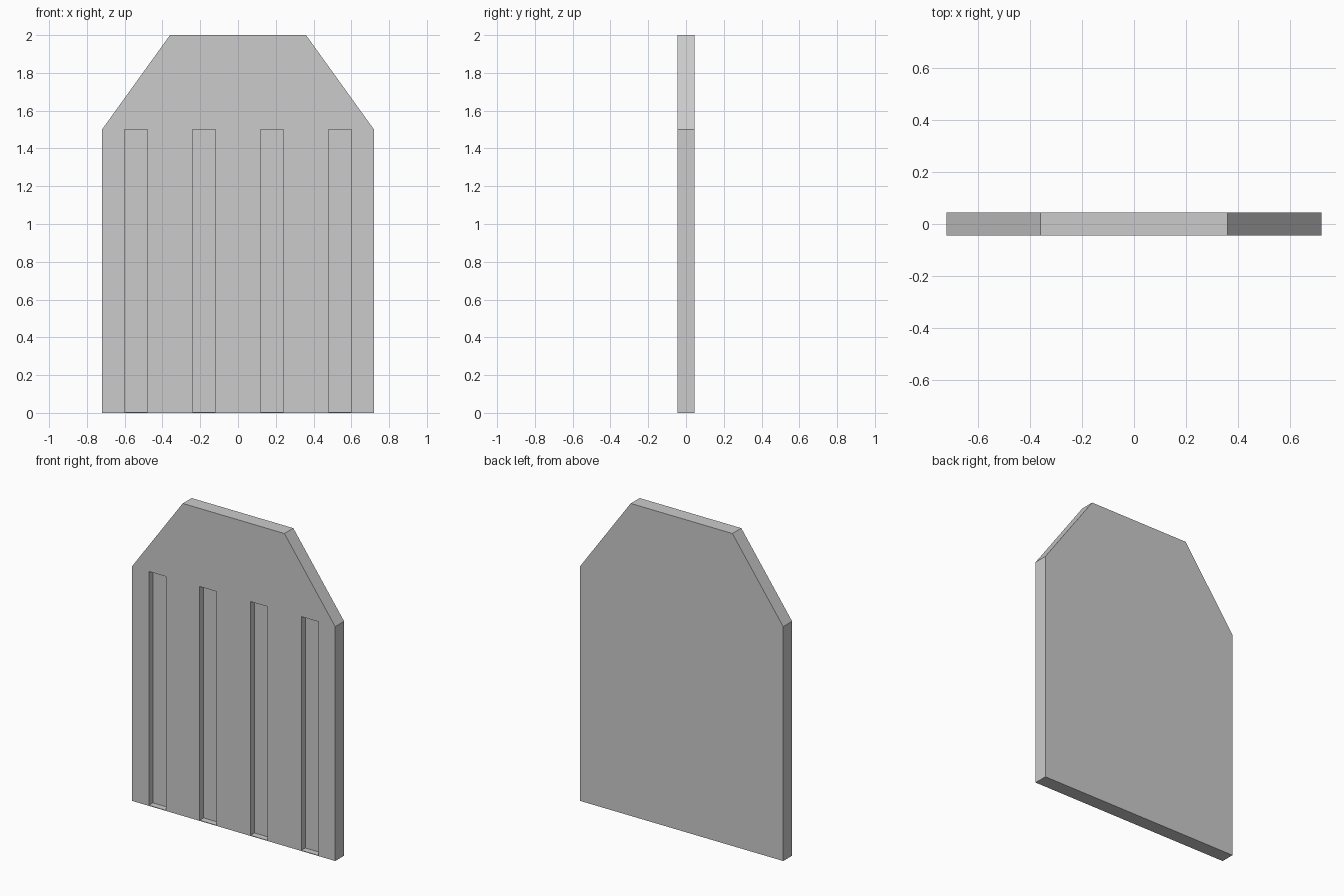
import bpy
import bmesh

if "Cube" in bpy.data.objects:
    bpy.data.objects.remove(bpy.data.objects["Cube"])

U = 0.12            # plank module: every x position is a multiple of it
HALF_T = 0.045      # half of the board thickness
DEPTH = 0.04        # groove depth
SHOULDER = 1.5      # height of the shoulders and groove tops
LIP = 0.004         # thin sill closing the grooves at the bottom


def make_object(name, bm):
    bmesh.ops.recalc_face_normals(bm, faces=bm.faces)
    mesh = bpy.data.meshes.new(name)
    bm.to_mesh(mesh)
    bm.free()
    obj = bpy.data.objects.new(name, mesh)
    bpy.context.collection.objects.link(obj)
    return obj


def add_prism(bm, outline, y0, y1):
    """Extrude an x/z outline from y0 to y1."""
    face = bm.faces.new([bm.verts.new((x, y0, z)) for x, z in outline])
    out = bmesh.ops.extrude_face_region(bm, geom=[face])
    verts = [v for v in out["geom"] if isinstance(v, bmesh.types.BMVert)]
    bmesh.ops.translate(bm, verts=verts, vec=(0, y1 - y0, 0))


# Board with chamfered top corners
half = [(6 * U, 0), (6 * U, SHOULDER), (3 * U, 2)]
bm = bmesh.new()
add_prism(bm, half + [(-x, z) for x, z in reversed(half)], -HALF_T, HALF_T)
board = make_object("board", bm)

# Four vertical grooves in the front face
bm = bmesh.new()
for left in (-5, -2, 1, 4):
    x0, x1 = left * U, (left + 1) * U
    add_prism(bm, [(x0, LIP), (x1, LIP), (x1, SHOULDER), (x0, SHOULDER)],
              -HALF_T - 0.1, -HALF_T + DEPTH)
cutter = make_object("groove_cutter", bm)
cutter.hide_render = True
cutter.display_type = 'WIRE'

cut = board.modifiers.new("grooves", 'BOOLEAN')
cut.operation = 'DIFFERENCE'
cut.solver = 'EXACT'
cut.object = cutter
